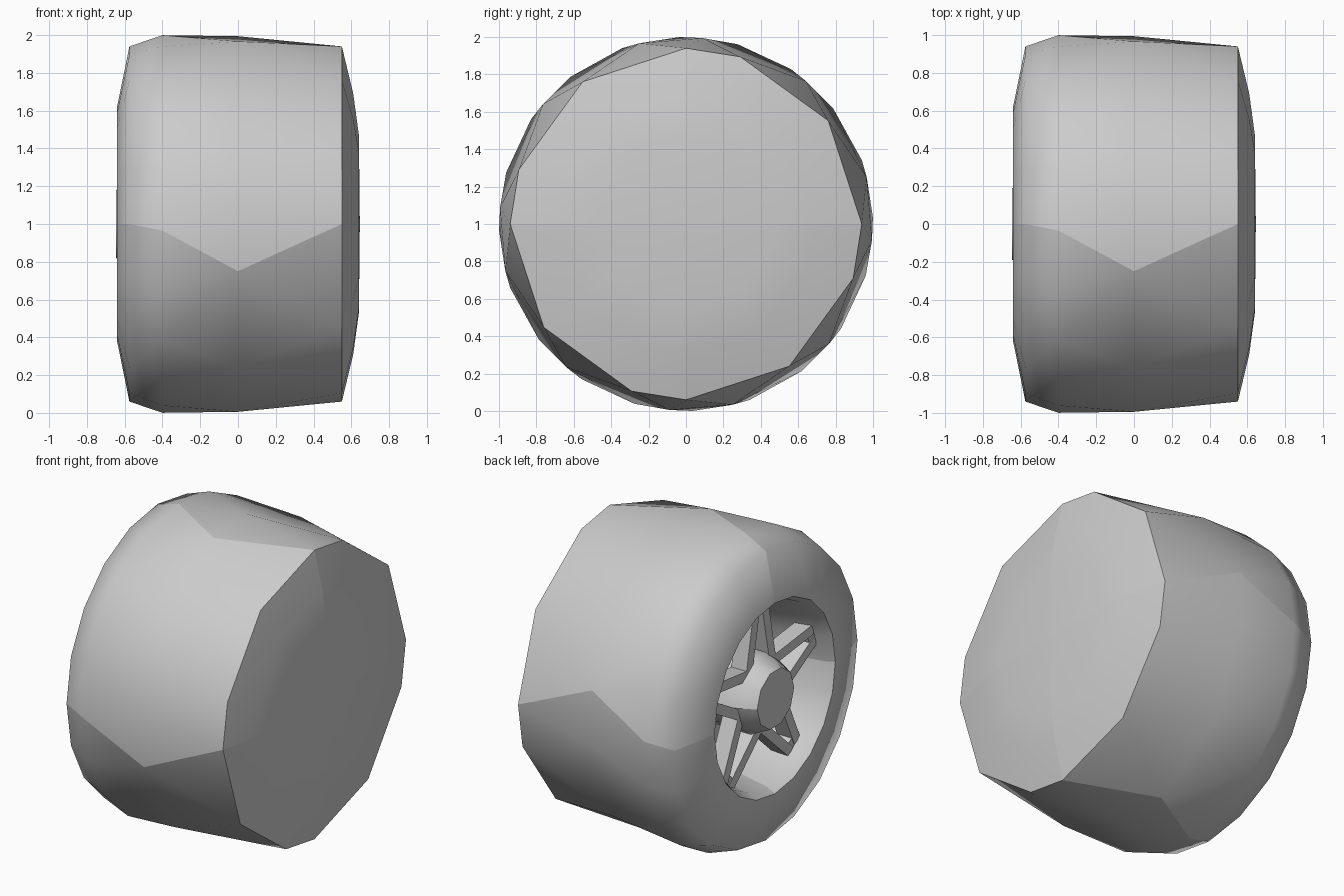
import bpy, bmesh, math
from mathutils import Vector

cube = bpy.data.objects.get("Cube")
if cube:
    bpy.data.objects.remove(cube)

grey = bpy.data.materials.new("plain grey")
grey.use_nodes = True
grey.diffuse_color = (0.6, 0.6, 0.6, 1)
grey.node_tree.nodes["Principled BSDF"].inputs["Base Color"].default_value = (0.6, 0.6, 0.6, 1)

AXLE = Vector((0, 0, 1))


def polar(x, r, degrees):
    a = math.radians(degrees)
    return AXLE + Vector((x, r * math.cos(a), r * math.sin(a)))


def finish(bm, name, smooth_angle=None):
    mesh = bpy.data.meshes.new(name)
    bm.to_mesh(mesh)
    bm.free()
    mesh.materials.append(grey)
    obj = bpy.data.objects.new(name, mesh)
    bpy.context.collection.objects.link(obj)
    if smooth_angle:
        bpy.ops.object.select_all(action='DESELECT')
        obj.select_set(True)
        bpy.context.view_layer.objects.active = obj
        bpy.ops.object.shade_smooth_by_angle(angle=math.radians(smooth_angle))
    return obj


def lathe(name, rings, sectors, smooth_angle):
    """Turn rings of (x, radius, angles) about the axle, one unjoined sector at a time."""
    bm = bmesh.new()
    span = 360 / sectors
    for s in range(sectors):
        loops = []
        for x, r, angles in rings:
            turned = list(angles) + [angles[0] + span]
            loops.append([(a, bm.verts.new(polar(x, r, a + s * span))) for a in turned])
        for k, (low, high) in enumerate(zip(loops, loops[1:])):
            i = j = 0
            while i < len(low) - 1 or j < len(high) - 1:
                step_low = j == len(high) - 1 or (
                    i < len(low) - 1 and low[i + 1][0] <= high[j + 1][0])
                a, b = low[i][1], high[j][1]
                if step_low:
                    i += 1
                    if rings[k][1] > 0:
                        bm.faces.new((a, low[i][1], b))
                else:
                    j += 1
                    if rings[k + 1][1] > 0:
                        bm.faces.new((a, high[j][1], b))
    return finish(bm, name, smooth_angle)


fine = [0, 18, 36, 54, 72]
coarse = [0, 36, 72]

# Tyre with closed, slightly domed inner side
lathe("tyre", [
    (-0.64, 0.62, fine),
    (-0.575, 0.94, fine),
    (-0.4, 1.0, [2, 20, 38, 56, 74]),
    (0, 0.998, [14.5, 50, 85]),
    (0.55, 0.94, coarse),
    (0.61, 0.69, coarse),
    (0.64, 0.47, coarse),
    (0.645, 0, [0]),
], 4, 60)

# Recessed wheel barrel and back plate
lathe("wheel_barrel", [
    (-0.25, 0, [0]),
    (-0.25, 0.53, fine),
    (-0.58, 0.59, fine),
    (-0.64, 0.62, fine),
], 4, 30)

# Tapered hub with flat cap
decagon = [36 * i for i in range(10)]
lathe("hub", [
    (-0.645, 0, [0]),
    (-0.645, 0.19, decagon),
    (-0.52, 0.25, decagon),
    (-0.25, 0.25, decagon),
], 1, 40)


def strut(bm, start, end, width, front, back):
    """Straight bar between two points given as (radius, angle)."""
    p, q = polar(0, *start), polar(0, *end)
    side = (q - p).normalized().cross(Vector((1, 0, 0))) * width / 2
    corners = (p - side, q - side, q + side, p + side)
    base = [bm.verts.new(c + Vector((front, 0, 0))) for c in corners]
    face = bm.faces.new(base)
    moved = bmesh.ops.extrude_face_region(bm, geom=[face], use_keep_orig=True)["geom"]
    bmesh.ops.translate(bm, vec=(back - front, 0, 0),
                        verts=[v for v in moved if isinstance(v, bmesh.types.BMVert)])


# Five open V-shaped spokes
bm = bmesh.new()
for n in range(5):
    angle = 90 + 72 * n
    for sign in (-1, 1):
        strut(bm, (0.22, angle + sign * 33), (0.58, angle + sign * 4), 0.065, -0.54, -0.43)
    strut(bm, (0.52, angle), (0.585, angle), 0.13, -0.535, -0.43)
bmesh.ops.recalc_face_normals(bm, faces=bm.faces)
finish(bm, "spokes")
